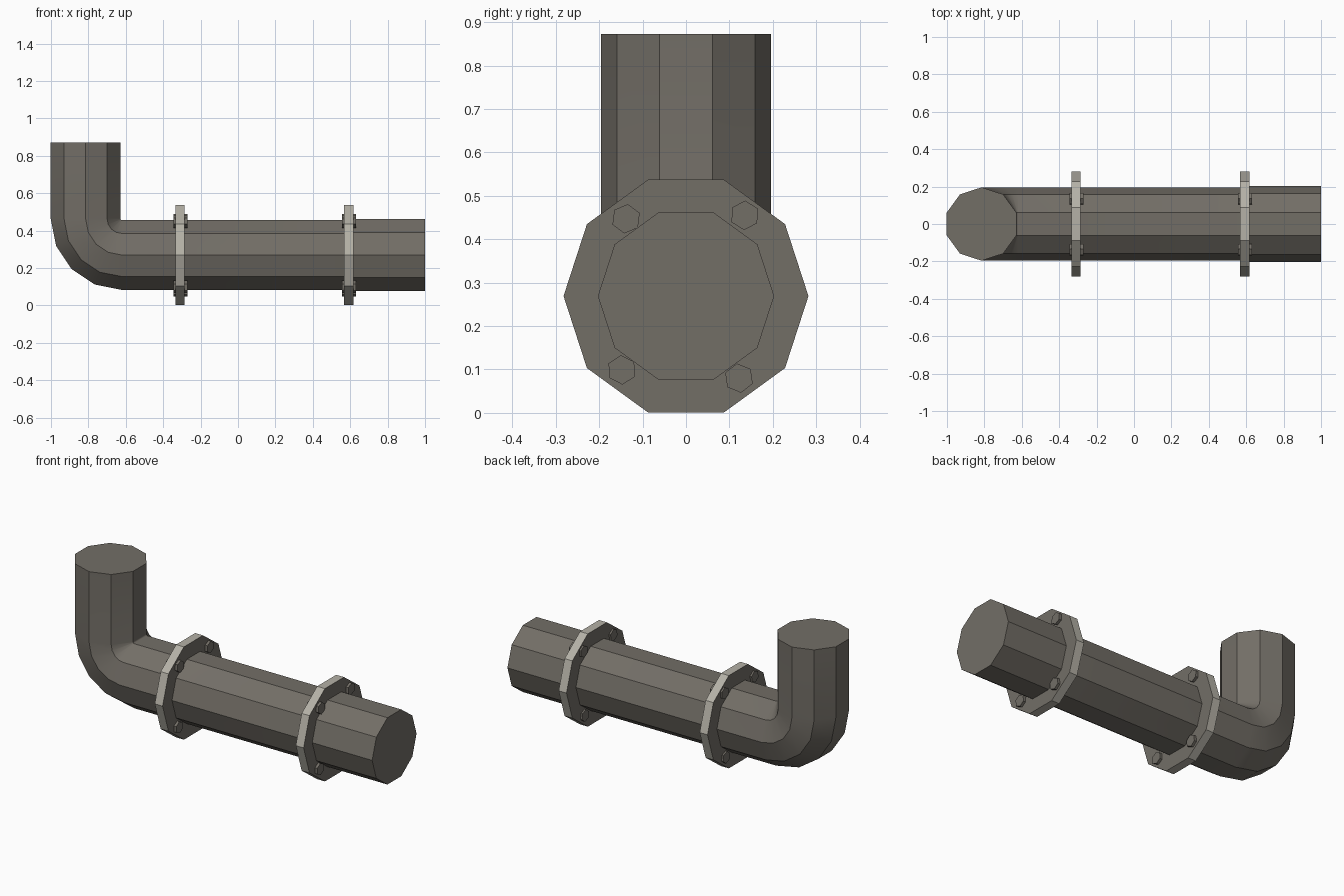
import bpy, bmesh, math
from mathutils import Vector

if "Cube" in bpy.data.objects:
    bpy.data.objects.remove(bpy.data.objects["Cube"])

SIDES = 10
AXIS_Z = 0.269          # height of the horizontal pipe's centre line


def material(name, rgb):
    m = bpy.data.materials.new(name)
    m.diffuse_color = (*rgb, 1)
    m.use_nodes = True
    m.node_tree.nodes["Principled BSDF"].inputs["Base Color"].default_value = m.diffuse_color
    return m


pipe_grey = material("pipe grey", (0.17, 0.156, 0.134))
rim_grey = material("pale rim grey", (0.46, 0.44, 0.385))


def sweep(name, path, radius, sides=SIDES, spin=0.0, mats=(pipe_grey,)):
    """Closed tube through (centre, outward normal) stations in the xz plane."""
    bm = bmesh.new()
    rings = []
    for centre, normal in path:
        ring = []
        for k in range(sides):
            a = spin + math.tau * k / sides
            offset = Vector((0, math.cos(a), 0)) + Vector(normal) * math.sin(a)
            ring.append(bm.verts.new(Vector(centre) + offset * radius))
        rings.append(ring)
    for r0, r1 in zip(rings, rings[1:]):
        for k in range(sides):
            j = (k + 1) % sides
            bm.faces.new((r0[k], r0[j], r1[j], r1[k]))
    bm.faces.new(rings[0])
    bm.faces.new(rings[-1])
    bmesh.ops.recalc_face_normals(bm, faces=bm.faces)
    if len(mats) > 1:                       # outer rim gets the second colour
        bm.normal_update()
        for f in bm.faces:
            f.material_index = 1 if abs(f.normal.x) < 0.5 else 0
    me = bpy.data.meshes.new(name)
    bm.to_mesh(me)
    bm.free()
    for m in mats:
        me.materials.append(m)
    ob = bpy.data.objects.new(name, me)
    bpy.context.collection.objects.link(ob)
    return ob


def straight(name, x0, x1, radius, y=0.0, z=AXIS_Z, **kw):
    up = (0, 0, 1)
    return sweep(name, [((x0, y, z), up), ((x1, y, z), up)], radius, **kw)


# Elbow pipe: vertical riser, quarter bend in four steps, long horizontal run
bend = 0.195
bx, bz = -0.62, AXIS_Z + bend
path = [((bx - bend, 0, 0.872), (-1, 0, 0))]
for i in range(5):
    t = math.pi + math.pi / 2 * i / 4
    n = (math.cos(t), 0, math.sin(t))
    path.append(((bx + bend * n[0], 0, bz + bend * n[2]), n))
path.append(((0.59, 0, AXIS_Z), (0, 0, -1)))
elbow = sweep("elbow_pipe", path, 0.196)

# Slightly wider end pipe
straight("end_pipe", 0.59, 1.0, 0.203)

# Two flanges, each with four hexagonal bolts passing through
bolts = [(-0.138, 0.447), (0.135, 0.455), (-0.148, 0.099), (0.122, 0.080)]
for label, x in (("inner", -0.31), ("outer", 0.592)):
    straight(label + "_flange", x - 0.025, x + 0.025, 0.282,
             mats=(pipe_grey, rim_grey))
    for i, (y, z) in enumerate(bolts):
        straight(f"{label}_bolt_{i + 1}", x - 0.035, x + 0.04, 0.034,
                 y=y, z=z, sides=6, spin=math.radians(83 + 5 * i))

# Bend reads smooth along its length; the ten sides stay crisp
bpy.ops.object.select_all(action='DESELECT')
elbow.select_set(True)
bpy.context.view_layer.objects.active = elbow
bpy.ops.object.shade_smooth_by_angle(angle=math.radians(30))
